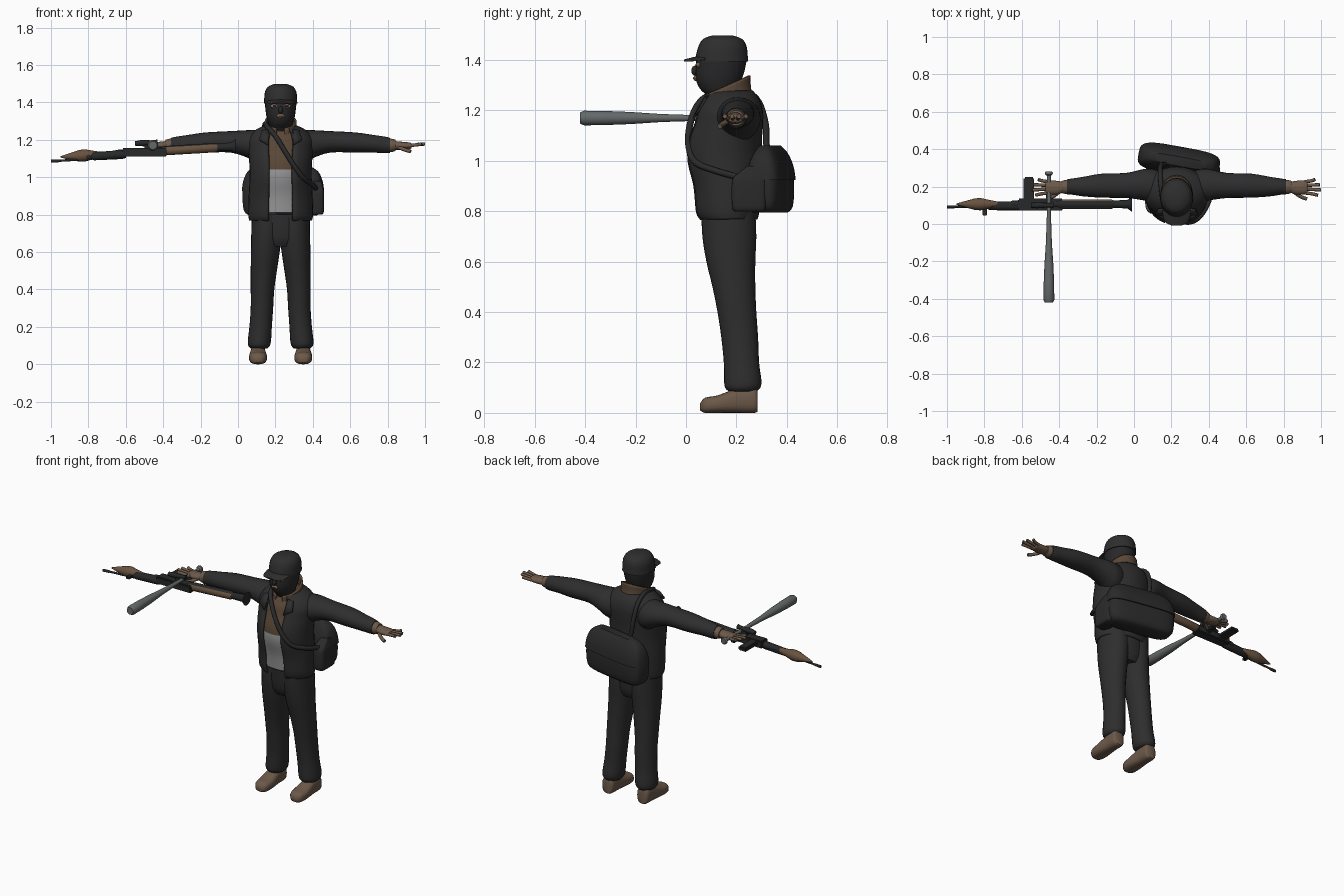
import bpy, bmesh, math
from mathutils import Vector

cube = bpy.data.objects.get("Cube")
if cube:
    bpy.data.objects.remove(cube, do_unlink=True)


def material(name, r, g, b):
    m = bpy.data.materials.new(name)
    m.use_nodes = True
    m.diffuse_color = (r, g, b, 1)
    shader = next(n for n in m.node_tree.nodes if n.type == 'BSDF_PRINCIPLED')
    shader.inputs["Base Color"].default_value = (r, g, b, 1)
    shader.inputs["Roughness"].default_value = 0.8
    return m


BLACK = material("black_cloth", .027, .027, .027)
MASK = material("mask_black", .021, .021, .023)
BAG = material("bag_black", .023, .023, .024)
METAL = material("gun_metal", .02, .021, .022)
LEATHER = material("tan_leather", .15, .1, .067)
WOOD = material("brown_wood", .14, .085, .05)
SWEATER = material("brown_knit", .1, .063, .038)
SHIRT = material("grey_shirt", .32, .32, .32)
BAT = material("bat_grey", .13, .14, .14)
SKIN = material("skin", .26, .15, .1)

CX = .228       # middle of the body


def finish(name, bm, mats, rule=None, angle=45):
    bmesh.ops.recalc_face_normals(bm, faces=bm.faces)
    mesh = bpy.data.meshes.new(name)
    bm.to_mesh(mesh)
    bm.free()
    for m in mats:
        mesh.materials.append(m)
    for p in mesh.polygons:
        p.use_smooth = True
        if rule:
            p.material_index = rule(p.center, p.normal)
    mesh.set_sharp_from_angle(angle=math.radians(angle))
    obj = bpy.data.objects.new(name, mesh)
    bpy.context.collection.objects.link(obj)
    return obj


def spline(rows, steps):
    """Catmull-Rom through rows of numbers."""
    rows = [Vector(r) for r in rows]
    if steps == 1:
        return rows
    out = []
    for i in range(len(rows) - 1):
        a, b, c = rows[max(i - 1, 0)], rows[i], rows[i + 1]
        d = rows[min(i + 2, len(rows) - 1)]
        for k in range(steps):
            t = k / steps
            out.append(b + (c - a) * t / 2 + (a * 2 - b * 5 + c * 4 - d) * t * t / 2
                       + (b * 3 - a - c * 3 + d) * t ** 3 / 2)
    return out + [rows[-1]]


def loft(name, axis, rows, *mats, n=24, power=2, steps=3, gap=(), rule=None, shape=None, angle=45):
    """Skin of rings; a row is place along axis, two centres, two radii."""
    bm = bmesh.new()
    rings = []
    for t, c, d, r, s in spline(rows, steps):
        ring = []
        for j in range(n):
            a = math.tau * j / n
            co, si = math.cos(a), math.sin(a)
            u = c + r * math.copysign(abs(co) ** (2 / power), co)
            v = d + s * math.copysign(abs(si) ** (2 / power), si)
            p = Vector({'x': (t, u, v), 'y': (u, t, v), 'z': (u, v, t)}[axis])
            ring.append(bm.verts.new(shape(p) if shape else p))
        rings.append(ring)
    for low, high in zip(rings, rings[1:]):
        for j in range(n):
            if j not in gap:
                k = (j + 1) % n
                bm.faces.new((low[j], low[k], high[k], high[j]))
    if not gap:
        bm.faces.new(rings[0])
        bm.faces.new(rings[-1])
    return finish(name, bm, mats, rule, angle)


def box(name, lo, hi, mat, bevel=.006):
    bm = bmesh.new()
    bmesh.ops.create_cube(bm, size=1)
    lo, hi = Vector(lo), Vector(hi)
    for v in bm.verts:
        v.co = (lo + hi) / 2 + v.co * (hi - lo)
    bmesh.ops.bevel(bm, geom=bm.edges[:], offset=bevel, segments=2, affect='EDGES')
    return finish(name, bm, [mat])


def tube(name, points, radius, mat, steps=6):
    curve = bpy.data.curves.new(name, 'CURVE')
    curve.dimensions = '3D'
    curve.bevel_depth = radius
    curve.bevel_resolution = 3
    curve.use_fill_caps = True
    pts = spline(points, steps)
    s = curve.splines.new('POLY')
    s.points.add(len(pts) - 1)
    for sp, p in zip(s.points, pts):
        sp.co = (*p, 1)
    curve.materials.append(mat)
    obj = bpy.data.objects.new(name, curve)
    bpy.context.collection.objects.link(obj)


def solidify(obj, thickness):
    mod = obj.modifiers.new("thickness", 'SOLIDIFY')
    mod.thickness = thickness
    mod.offset = 0


def ellipsoid(name, centre, radii, mat):
    bm = bmesh.new()
    bmesh.ops.create_uvsphere(bm, u_segments=16, v_segments=10, radius=1)
    for v in bm.verts:
        v.co = Vector(centre) + v.co * Vector(((radii[0], 0, 0), (0, radii[1], 0), (0, 0, radii[2]))[0]).length \
            if isinstance(radii, float) else Vector(c + p * r for c, p, r in zip(centre, v.co, radii))
    return finish(name, bm, [mat])


# Torso: open jacket over a two-colour shirt
torso = [(.77, CX, .165, .162, .113), (.8, CX, .16, .167, .125), (.9, CX, .158, .165, .133),
         (1, CX, .147, .16, .147), (1.08, CX, .15, .162, .145), (1.15, CX, .165, .168, .135),
         (1.2, CX, .172, .168, .127), (1.245, CX, .18, .135, .105), (1.275, CX, .18, .075, .08)]
jacket = loft("jacket", 'z', torso, BLACK, n=32, gap=(22, 23, 24, 25))
solidify(jacket, .012)
loft("shirt", 'z', [(max(t, .81), c, d, r - .012, s - .012) for t, c, d, r, s in torso[1:]],
     SHIRT, SWEATER, n=32, steps=4, rule=lambda c, nrm: int(c.z > 1.04))
collar = loft("collar", 'z', [(1.2, CX, .165, .1, .1), (1.25, CX, .165, .083, .088), (1.3, CX, .165, .08, .086)],
              SWEATER, gap=(17, 18), shape=lambda p: p + Vector((0, 0, (p.y - .165) * .45)))
solidify(collar, .01)

# Trousers
loft("trouser_seat", 'z', [(.63, CX, .175, .1, .08), (.68, CX, .172, .145, .1), (.8, CX, .168, .153, .107)], BLACK)
leg = [(.085, .115, .225, .045, .055), (.1, .115, .225, .058, .07), (.13, .113, .225, .062, .074),
       (.2, .107, .22, .06, .07), (.3, .1, .213, .06, .073), (.4, .097, .202, .063, .077),
       (.5, .09, .19, .07, .085), (.6, .082, .178, .077, .097), (.7, .075, .172, .082, .107),
       (.8, .072, .168, .083, .107)]
shoe = [(.056, .121, .024, .018, .014), (.075, .121, .03, .04, .03), (.12, .121, .034, .048, .034),
        (.17, .121, .043, .045, .043), (.21, .121, .05, .041, .05), (.27, .121, .052, .039, .052),
        (.284, .121, .045, .03, .04)]
arm = [(.06, .2, 1.165, .075, .088), (.13, .205, 1.165, .09, .088), (.18, .21, 1.178, .083, .073),
       (.27, .206, 1.189, .067, .057), (.4, .205, 1.185, .064, .054), (.5, .2, 1.178, .052, .047),
       (.56, .2, 1.172, .043, .044), (.585, .198, 1.17, .041, .04)]
cuff = [(.57, .198, 1.17, .034, .034), (.59, .198, 1.17, .038, .036), (.615, .198, 1.17, .032, .03)]
palm = [(.6, .197, 1.17, .026, .024), (.64, .194, 1.168, .037, .022), (.69, .196, 1.168, .036, .017),
        (.7, .196, 1.168, .03, .012)]

# Limbs, built once per side
for side, s in (("left", 1), ("right", -1)):
    def across(rows):
        return [(t, CX + s * c, d, r, q) for t, c, d, r, q in rows]

    def along(rows):
        return [(CX + s * t, *rest) for t, *rest in rows]

    def hand_point(d, y, z):
        return (CX + s * d, y, z)

    loft(side + "_trouser_leg", 'z', across(leg), BLACK)
    loft(side + "_shoe", 'y', across(shoe), LEATHER, power=2.6)
    loft(side + "_sleeve", 'x', along(arm), BLACK)
    loft(side + "_glove_cuff", 'x', along(cuff), LEATHER)
    loft(side + "_palm", 'x', along(palm), LEATHER, n=16)
    for i, reach in enumerate((.755, .772, .765, .74)):
        y = .166 + i * .02
        tube(f"{side}_finger_{i + 1}", [hand_point(.685, y, 1.168), hand_point(.72, y - .004 + i * .003, 1.172),
             hand_point(reach, y - .012 + i * .008, 1.177)], .009, LEATHER)
    tube(side + "_thumb", [hand_point(.63, .17, 1.16), hand_point(.66, .148, 1.148),
         hand_point(.695, .134, 1.137)], .01, LEATHER)
    # Jacket lapel
    bm = bmesh.new()
    corners = [(.03, .062, 1.2), (.065, .042, 1.17), (.115, .062, 1.2), (.1, .092, 1.25), (.065, .09, 1.255)]
    bm.faces.new([bm.verts.new((CX + s * x, y - .012, z)) for x, y, z in corners[1:]])
    solidify(finish(side + "_lapel", bm, [BLACK]), .009)
    # Eye opening
    ellipsoid(side + "_eye_opening", (CX + s * .033, .049, 1.38), (.023, .009, .011), SKIN)
    ellipsoid(side + "_eye", (CX + s * .033, .043, 1.381), (.01, .006, .006), MASK)

# Masked head and cap
head = [(1.2, CX, .165, .052, .055), (1.255, CX, .145, .055, .06), (1.285, CX, .13, .064, .074),
        (1.32, CX, .13, .075, .09), (1.36, CX, .135, .081, .098), (1.41, CX, .142, .085, .099),
        (1.45, CX, .145, .081, .091), (1.478, CX, .145, .064, .073), (1.492, CX, .145, .03, .035)]
loft("masked_head", 'z', head, MASK)
cap = [(1.395, CX, .143, .089, .104)] + [(t + .006, c, d, r + .003, q + .004) for t, c, d, r, q in head[5:]]
loft("cap", 'z', cap, BLACK)
loft("cap_visor", 'y', [(-.008, CX, 1.398, .025, .004), (.004, CX, 1.4, .053, .005),
     (.03, CX, 1.406, .07, .006), (.075, CX, 1.414, .078, .008)], BLACK,
     shape=lambda p: p - Vector((0, 0, (p.x - CX) ** 2 * 2)))
ellipsoid("nose", (CX, .036, 1.358), (.012, .015, .02), MASK)
ellipsoid("mouth_opening", (CX, .038, 1.328), (.021, .008, .011), SKIN)
ellipsoid("lips", (CX, .032, 1.327), (.013, .005, .004), SWEATER)

# Shoulder bag
bag = [(.795, 0, 0, .18, .05), (.82, 0, 0, .208, .068), (.9, 0, 0, .216, .073), (.98, 0, 0, .207, .062),
       (1.03, 0, 0, .185, .042), (1.055, 0, 0, .14, .022)]
flap = [(.925, 0, .002, .22, .077), (.98, 0, .002, .212, .068), (1.03, 0, .002, .19, .047), (1.06, 0, 0, .145, .025)]
for name, rows in (("bag", bag), ("bag_flap", flap)):
    obj = loft(name, 'z', rows, BAG, n=32, power=4)
    obj.location = (.24, .335, 0)
    obj.rotation_euler.z = -.18
loft("bag_side_pouch", 'z', [(.8, .415, .25, .036, .06), (.82, .42, .25, .04, .068), (.92, .42, .25, .04, .068),
     (.95, .42, .26, .034, .055), (.98, .425, .275, .022, .03)], BAG, power=5)
tube("bag_strap", [(.42, .23, .93), (.4, .12, .96), (.35, .037, .995), (.3, .01, 1.06), (.25, .015, 1.14),
     (.2, .045, 1.22), (.16, .1, 1.265), (.145, .2, 1.285), (.14, .28, 1.245), (.145, .315, 1.15),
     (.16, .32, 1.06), (.2, .34, 1)], .013, BAG)

# Rocket launcher lying along the arm


def gun(name, rows, *mats, y=.106, lift=1.165, **options):
    return loft(name, 'x', [(x, y, lift + .06 * x, r, r) for x, r in rows], *mats, n=16, steps=1, **options)


gun("rocket_warhead", [(-.95, .003), (-.92, .012), (-.85, .031), (-.82, .033), (-.78, .024), (-.73, .014)], WOOD)
gun("launcher_tube", [(-.74, .014), (-.66, .015), (-.65, .02), (-.1, .02), (-.035, .023), (-.012, .04), (-.01, .034)],
    METAL)
gun("launcher_heat_guard", [(-.41, .021), (-.4, .025), (-.12, .025), (-.11, .021)], WOOD, METAL,
    rule=lambda c, nrm: int(nrm.z > .6))
gun("launcher_sight", [(-.55, .012), (-.52, .016), (-.45, .011), (-.43, .015)], METAL, y=.1, lift=1.213)
box("sight_mount", (-.5, .093, 1.14), (-.46, .115, 1.18), METAL, .003)

# Rifle beside the launcher
gun("rifle_barrel", [(-1, .008), (-.96, .008), (-.955, .006), (-.78, .007)], METAL, y=.092, lift=1.145)
gun("rifle_handguard", [(-.79, .012), (-.77, .022), (-.62, .024), (-.6, .02)], METAL, y=.096, lift=1.158)
box("rifle_receiver", (-.62, .072, 1.11), (-.38, .135, 1.155), METAL)
box("rifle_magazine", (-.59, .12, 1.125), (-.535, .25, 1.15), METAL)
box("rifle_grip", (-.47, .12, 1.125), (-.44, .19, 1.15), METAL)
box("rifle_front_sight", (-.81, .045, 1.1), (-.785, .095, 1.115), METAL, .003)

# Baseball bat
loft("bat", 'y', [(y, -.455, 1.17, r, r) for y, r in ((.28, .017), (.275, .021), (.265, .02), (.258, .011),
     (.05, .011), (-.1, .016), (-.22, .024), (-.32, .028), (-.405, .029), (-.42, .022))], BAT, steps=1)
